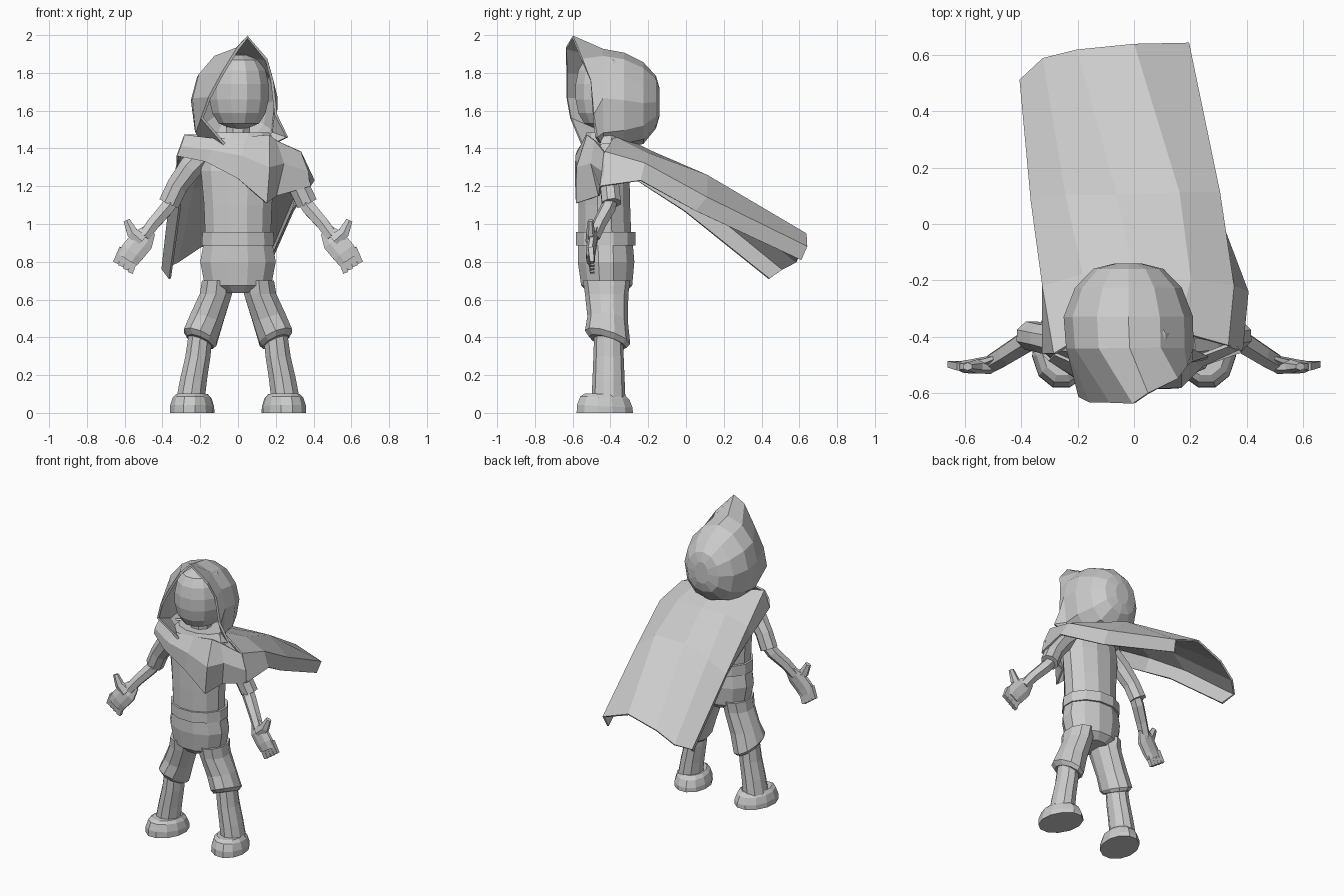
import bpy, bmesh
from math import cos, sin, pi
from mathutils import Vector

default = bpy.data.objects.get("Cube")
if default:
    bpy.data.objects.remove(default, do_unlink=True)

GREY = (0.6, 0.6, 0.6, 1)
clay = bpy.data.materials.new("plain grey")
clay.use_nodes = True
clay.diffuse_color = GREY
clay.node_tree.nodes["Principled BSDF"].inputs["Base Color"].default_value = GREY


def loft(name, rings, closed=True, caps=(0, -1), thickness=0):
    """Skin a list of equally long point rows; caps lists the rows to fill."""
    bm = bmesh.new()
    rows = [[bm.verts.new(point) for point in ring] for ring in rings]
    count = len(rows[0])
    for low, high in zip(rows, rows[1:]):
        for i in range(count if closed else count - 1):
            j = (i + 1) % count
            bm.faces.new((low[i], low[j], high[j], high[i]))
    for index in caps:
        bm.faces.new(rows[index])
    bmesh.ops.recalc_face_normals(bm, faces=bm.faces)
    mesh = bpy.data.meshes.new(name)
    bm.to_mesh(mesh)
    bm.free()
    mesh.materials.append(clay)
    obj = bpy.data.objects.new(name, mesh)
    bpy.context.collection.objects.link(obj)
    if thickness:
        solid = obj.modifiers.new("thickness", "SOLIDIFY")
        solid.thickness = thickness
        solid.offset = 0


def ellipse(x, y, z, rx, ry, sides=12, tilt_x=0, tilt_y=0):
    """Level ring whose height leans with x and y."""
    ring = []
    for k in range(sides):
        a = 2 * pi * (k + 0.5) / sides
        dx, dy = rx * cos(a), ry * sin(a)
        ring.append((x + dx, y + dy, z + tilt_x * dx + tilt_y * dy))
    return ring


def tube(name, path, radii, sides=6, flat=1.0):
    """Limb along a path; flat squeezes it from front to back."""
    points = [Vector(p) for p in path]
    rings = []
    for i, (p, r) in enumerate(zip(points, radii)):
        along = (points[min(i + 1, len(points) - 1)] - points[max(i - 1, 0)]).normalized()
        wide = along.cross(Vector((0, 1, 0))).normalized()
        deep = along.cross(wide)
        angles = [2 * pi * (k + 0.5) / sides for k in range(sides)]
        rings.append([p + wide * r * cos(a) + deep * r * flat * sin(a) for a in angles])
    loft(name, rings)


def upright(y, x, low, high, rx, lower_power=0.85, sides=12):
    """Ring standing across the y axis, from the top round by +x; a small power is boxy."""
    mid, half = (low + high) / 2, (high - low) / 2
    ring = []
    for k in range(sides):
        across, rise = sin(2 * pi * k / sides), cos(2 * pi * k / sides)
        power = lower_power if rise < 0 else 1.05
        dx = abs(across) ** power * (1 if across > 0 else -1)
        dz = abs(rise) ** power * (1 if rise > 0 else -1)
        ring.append((x + rx * dx, y, mid + half * dz))
    return ring


# Torso, belt, hips and neck
loft("torso", [ellipse(0, -.43, .94, .18, .145), ellipse(0, -.433, 1.1, .186, .142),
               ellipse(0, -.433, 1.28, .203, .138), ellipse(0, -.43, 1.38, .19, .12),
               ellipse(0, -.42, 1.46, .11, .09)])
loft("belt", [ellipse(0, -.425, .885, .198, .163), ellipse(0, -.425, .957, .195, .163)])
loft("hips", [ellipse(0, -.42, .635, .1, .1), ellipse(0, -.42, .675, .182, .14),
              ellipse(0, -.423, .8, .207, .155), ellipse(0, -.427, .9, .188, .15)])
loft("neck", [ellipse(0, -.41, z, .07, .07, 8) for z in (1.42, 1.56)])

# Blunt egg-shaped head filling the hood
head_angles = [pi * (k + .3) / 7.6 for k in range(8)]
loft("head", [ellipse(.005, -.42, 1.7 - .195 * cos(a), .165 * sin(a) ** .6,
                      .172 * sin(a) ** .5) for a in head_angles])

# Hood, from the skewed pointed opening to the rounded back
opening = [(.05, -.6, 1.99), (.15, -.55, 1.87), (.18, -.505, 1.76), (.2, -.49, 1.58),
           (.26, -.475, 1.46), (.18, -.45, 1.42), (.03, -.46, 1.4), (-.07, -.55, 1.42),
           (-.19, -.61, 1.56), (-.15, -.63, 1.67), (-.08, -.63, 1.8), (0, -.635, 1.93)]
loft("hood", [opening, upright(-.44, -.015, 1.41, 1.92, .218, .5),
              upright(-.33, -.02, 1.41, 1.9, .222, .65), upright(-.23, -.02, 1.43, 1.85, .183),
              upright(-.165, -.02, 1.51, 1.78, .12), upright(-.148, -.02, 1.57, 1.72, .05)],
     caps=[-1], thickness=.015)

# Cape blown backwards, its rows running from the right edge to the left edge
loft("cape", [
    [(-.32, -.46, 1.36), (-.28, -.46, 1.47), (-.15, -.38, 1.47), (0, -.34, 1.46),
     (.15, -.38, 1.46), (.33, -.43, 1.38), (.38, -.45, 1.2)],
    [(-.31, -.26, 1.23), (-.32, -.22, 1.32), (-.18, -.18, 1.38), (0, -.18, 1.38),
     (.2, -.2, 1.37), (.35, -.22, 1.32), (.4, -.24, 1.23)],
    [(-.31, -.01, 1.07), (-.36, .08, 1.11), (-.24, .1, 1.19), (-.06, .1, 1.25),
     (.16, .11, 1.255), (.3, .11, 1.14), (.29, .05, 1.07)],
    [(-.36, .44, .71), (-.4, .51, .76), (-.32, .585, .8), (-.2, .615, .88),
     (0, .635, .945), (.19, .64, .88), (.175, .61, .81)],
], closed=False, caps=(), thickness=.012)

# Front wrap of the cape, ending in a hanging corner
loft("cape_wrap", [
    [(-.28, -.46, 1.47), (-.12, -.53, 1.45), (.04, -.53, 1.46), (.165, -.52, 1.47),
     (.2, -.48, 1.44), (.33, -.43, 1.38)],
    [(-.3, -.48, 1.41), (-.14, -.57, 1.39), (.02, -.58, 1.36), (.165, -.575, 1.3),
     (.24, -.5, 1.32), (.37, -.44, 1.28)],
    [(-.32, -.46, 1.36), (-.17, -.565, 1.33), (0, -.582, 1.24), (.15, -.578, 1.11),
     (.2, -.46, 1.15), (.38, -.45, 1.2)],
], closed=False, caps=(), thickness=.012)
loft("collar", [ellipse(0, -.43, 1.4, .23, .13), ellipse(.01, -.42, 1.485, .16, .11)])

for side, label in ((1, "left"), (-1, "right")):
    def limb(part, path, *args):
        tube(f"{label}_{part}", [(side * x, y, z) for x, y, z in path], *args)

    # Arm with a flared short sleeve
    limb("sleeve", [(.17, -.43, 1.38), (.25, -.42, 1.3), (.32, -.405, 1.205), (.365, -.395, 1.11)],
         (.07, .068, .06, .06), 8, .9)
    limb("forearm", [(.33, -.395, 1.15), (.38, -.415, 1.08), (.45, -.46, 1), (.5, -.49, .93)],
         (.038, .042, .038, .035), 6)

    # Hand with fingers and raised thumb
    limb("palm", [(.47, -.475, .965), (.51, -.495, .91), (.56, -.505, .85), (.585, -.505, .81)],
         (.04, .07, .07, .062), 8, .38)
    limb("thumb", [(.51, -.5, .91), (.56, -.505, .955), (.59, -.505, 1.02)], (.045, .034, .02), 6, .7)
    for k in range(4):
        limb(f"finger_{k}", [(.54 + k * .024, -.505, .83 + k * .014),
                             (.57 + k * .026, -.497, .742 + k * .018)],
             (.024, .02), 4, .8)

    # Baggy short trousers with a slanted hem
    loft(f"{label}_trouser_leg", [
        ellipse(side * .11, -.42, .7, .085, .125, 10), ellipse(side * .117, -.42, .63, .09, .115, 10),
        ellipse(side * .165, -.415, .5, .089, .107, 10, side * .3, -.1),
        ellipse(side * .2, -.415, .4, .09, .12, 10, side * .4, -.3),
        ellipse(side * .2, -.415, .375, .07, .1, 10, side * .4, -.3)])

    # Lower leg and shoe
    loft(f"{label}_shin", [ellipse(side * x, -.41, z, r, r + .01, 10) for x, z, r in
                           ((.197, .43, .066), (.212, .3, .07), (.235, .18, .075), (.253, .06, .08))])
    shoe = []
    for height, grow, lift in ((0, 1, 0), (.035, .99, -.05), (.08, .87, -.06), (.1, .7, -.03)):
        ring = ellipse(0, 0, height, .118 * grow, .154 * grow, 12, 0, lift)
        shoe.append([(side * (.243 + x - .1 * y), -.43 + y, z) for x, y, z in ring])
    loft(f"{label}_shoe", shoe)
